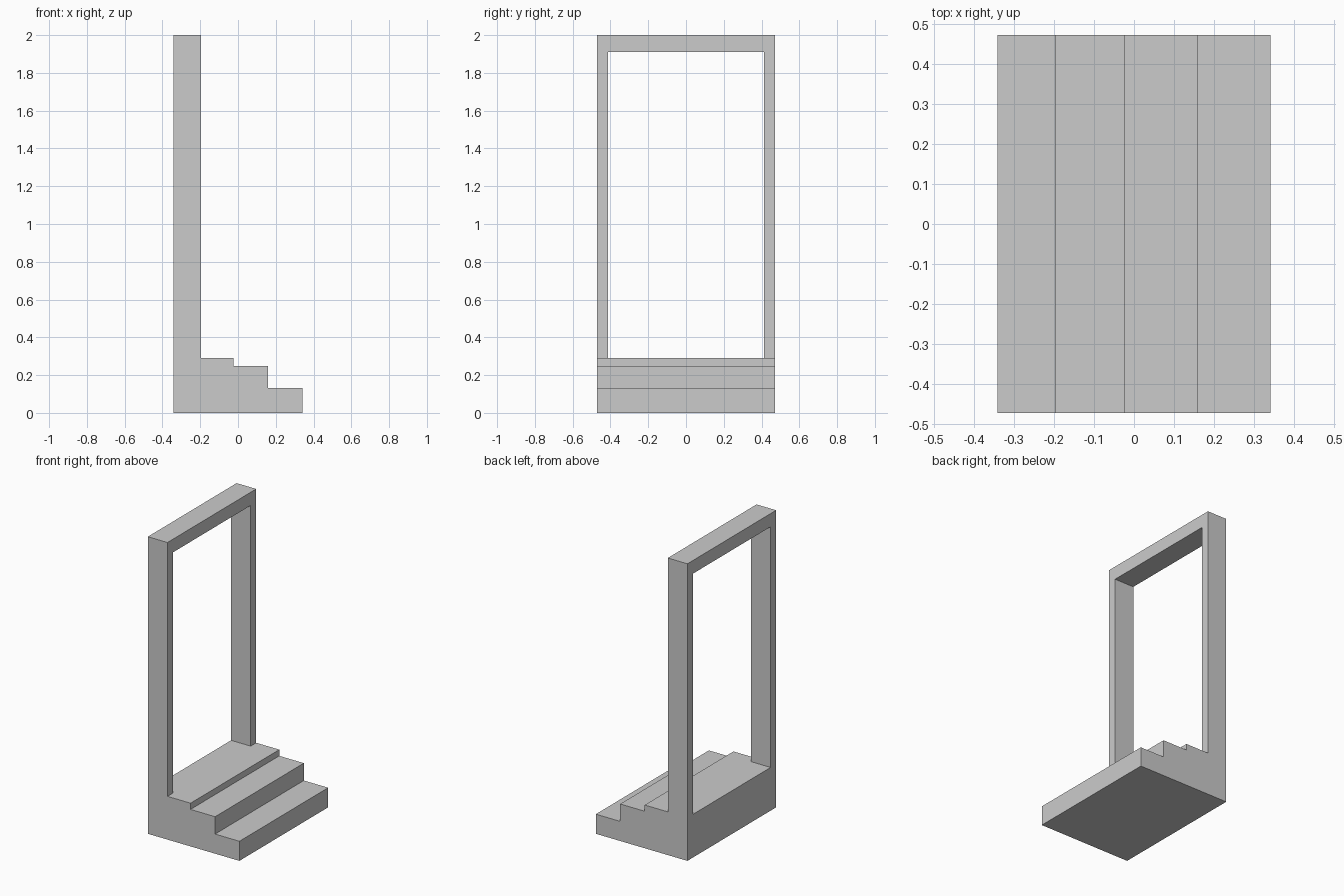
import bpy, bmesh
from mathutils import Vector

if "Cube" in bpy.data.objects:
    bpy.data.objects.remove(bpy.data.objects["Cube"])

HALF_X, HALF_Y = 0.341, 0.472      # footprint half sizes
FRAME_X = -0.195                   # front face of the door frame
SILL_Z, TOP_Z = 0.291, 2.0


def extrude_profile(name, points, offset):
    """Make a closed prism from a flat outline swept along offset."""
    bm = bmesh.new()
    face = bm.faces.new([bm.verts.new(p) for p in points])
    swept = bmesh.ops.extrude_face_region(bm, geom=[face], use_keep_orig=True)
    verts = [g for g in swept["geom"] if isinstance(g, bmesh.types.BMVert)]
    bmesh.ops.translate(bm, verts=verts, vec=Vector(offset))
    bmesh.ops.recalc_face_normals(bm, faces=bm.faces)
    mesh = bpy.data.meshes.new(name)
    bm.to_mesh(mesh)
    bm.free()
    obj = bpy.data.objects.new(name, mesh)
    bpy.context.collection.objects.link(obj)
    return obj


# Stepped base: side outline swept across the width
outline = [(-HALF_X, 0), (HALF_X, 0)]
x = HALF_X
for next_x, z in [(0.16, 0.132), (-0.023, 0.249), (-HALF_X, SILL_Z)]:
    outline += [(x, z), (next_x, z)]
    x = next_x
extrude_profile("steps", [(px, -HALF_Y, pz) for px, pz in outline],
                (0, 2 * HALF_Y, 0))

# Door frame: upside-down U standing on the back of the top step
inner_y, inner_z = 0.413, 1.911
half = [(inner_y, inner_z), (inner_y, SILL_Z), (HALF_Y, SILL_Z), (HALF_Y, TOP_Z)]
arch = half + [(-y, z) for y, z in reversed(half)]
extrude_profile("door_frame", [(-HALF_X, y, z) for y, z in arch],
                (FRAME_X + HALF_X, 0, 0))
